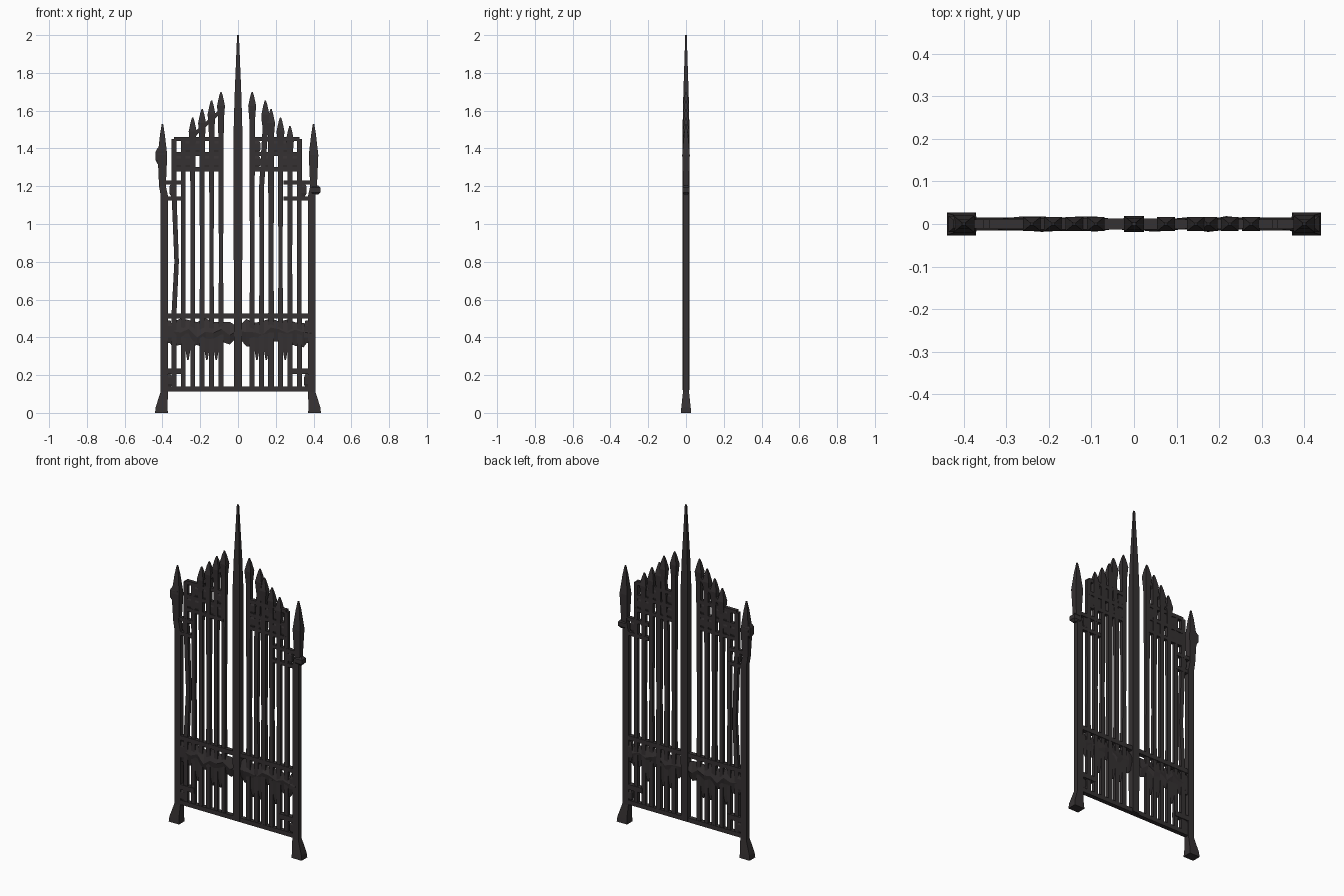
import bpy, bmesh, random

random.seed(4)
old = bpy.data.objects.get("Cube")
if old:
    bpy.data.objects.remove(old)

iron = bpy.data.materials.new("dark_iron")
iron.use_nodes = True
iron_colour = (0.036, 0.031, 0.032, 1)
iron.diffuse_color = iron_colour
iron.node_tree.nodes["Principled BSDF"].inputs["Base Color"].default_value = iron_colour


def loft(name, rings):
    """Skin a list of equal-sized rings and cap both ends."""
    bm = bmesh.new()
    loops = [[bm.verts.new(point) for point in ring] for ring in rings]
    for lower, upper in zip(loops, loops[1:]):
        for i in range(len(lower)):
            bm.faces.new((lower[i - 1], lower[i], upper[i], upper[i - 1]))
    bm.faces.new(loops[0])
    bm.faces.new(loops[-1])
    bmesh.ops.recalc_face_normals(bm, faces=bm.faces)
    mesh = bpy.data.meshes.new(name)
    bm.to_mesh(mesh)
    bm.free()
    mesh.materials.append(iron)
    obj = bpy.data.objects.new(name, mesh)
    bpy.context.collection.objects.link(obj)


def upright(name, stations, flatness=0.8):
    """Square bar through stations of (x, z, half width)."""
    rings = []
    for x, z, half in stations:
        depth = half * flatness
        rings.append([(x - half, -depth, z), (x + half, -depth, z),
                      (x + half, depth, z), (x - half, depth, z)])
    loft(name, rings)


def rail(name, start, end, half=0.011):
    """Bar running sideways between two (x, z) points."""
    loft(name, [[(x, -half, z - half), (x, half, z - half),
                 (x, half, z + half), (x, -half, z + half)] for x, z in (start, end)])


def knob(name, x, z, radius, height, flatness=0.8):
    """Small faceted boss."""
    upright(name, [(x, z - height, radius / 2), (x, z - height / 2, radius),
                   (x, z + height / 2, radius), (x, z + height, radius / 2)], flatness)


def spear(x, top, shaft, length):
    """Stations of a spear tip that swells above its shaft."""
    return [(x, top - length, shaft), (x, top - length / 2, shaft * 1.4),
            (x, top - length / 6, shaft * 0.7), (x, top, shaft * 0.2)]


# Tall centre spire
upright("centre_spire", [(0, 0.12, 0.022), (0, 1.5, 0.023), (0, 1.68, 0.018),
                         (0, 1.9, 0.009), (0, 2, 0.005)])

# Full-width rails
for name, height in (("bottom_rail", 0.127), ("middle_rail", 0.513)):
    rail(name, (-0.39, height), (0.39, height), half=0.013)

# Post collars and low rails differ between the two leaves
leaves = [
    dict(side="right", sign=-1, first=0.09, collar=1.36, collar_height=0.045, low_rail=0.29),
    dict(side="left", sign=1, first=0.075, collar=1.18, collar_height=0.025, low_rail=0.24),
]
for leaf in leaves:
    side, sign, first = leaf["side"], leaf["sign"], leaf["first"]

    # Outer post with a flared foot and a spear tip
    post_x, foot_x = sign * 0.39, sign * 0.405
    upright(side + "_post", [(foot_x, 0, 0.034), (foot_x, 0.03, 0.031), (post_x, 0.11, 0.02),
                             (post_x, 1.15, 0.019)] + spear(sign * 0.4, 1.53, 0.018, 0.33))
    knob(side + "_post_collar", sign * 0.412, leaf["collar"], 0.024, leaf["collar_height"])

    # Hinges and the bracket near the foot
    for name, height, length in (("hinge", 0.17, 0.035), ("panel_hinge", 0.43, 0.06)):
        knob(f"{side}_{name}", sign * 0.365, height, 0.016, length)
    rail(side + "_foot_bracket", (post_x, 0.22), (sign * 0.28, 0.22), half=0.015)

    # Pickets step down from the centre to the post
    columns = [sign * (first + 0.05 * i) for i in range(6)]
    tops = [1.7 - 0.045 * i for i in range(6)]
    for i, (x, top) in enumerate(zip(columns, tops)):
        half = random.uniform(0.012, 0.015)
        bow = 0.015 if side == "right" and i == 5 else 0
        shaft = [(x, 0.12, half), (x, 0.5, half), (x + bow, 0.8, half * 0.9), (x, 1.2, half)]
        plain = i == 5 or (side == "right" and i == 4)
        if plain:
            tip = [(x, 1.45, half)]
        else:
            lean = 0.02 if side == "left" and i == 1 else 0
            tip = spear(x + lean, top, 0.015, 0.15)
        upright(f"{side}_picket_{i + 1}", shaft + tip)

    # Broken arches join neighbouring spear heads
    for i in range(3):
        if side == "right" or i == 1:
            rail(f"{side}_arch_remnant_{i + 1}", (columns[i], tops[i] - 0.1),
                 (columns[i + 1], tops[i + 1] - 0.1), half=0.013)

    # Upper lattice, with lower rails reaching the post
    for i in range(3):
        height = 1.29 + 0.08 * i
        rail(f"{side}_lattice_rail_{i + 1}", (columns[0], height), (columns[-1], height))
    for i in range(2):
        height = 1.22 - 0.085 * i
        rail(f"{side}_low_rail_{i + 1}", (post_x, height), (sign * leaf["low_rail"], height))

    # Scroll remnants fill some of the lattice openings
    for i, (inner, outer) in enumerate(zip(columns, columns[1:])):
        for row in range(2):
            if (i + row) % 3 != 2:
                knob(f"{side}_scroll_remnant_{i + 1}_{row + 1}", (inner + outer) / 2,
                     1.33 + 0.08 * row, 0.019, 0.034, flatness=0.5)
    knob(side + "_low_scroll_remnant", sign * 0.345, 1.18, 0.018, 0.034, flatness=0.5)

    # Crumpled panel, pinched at the spire and at the post
    rings = []
    for i in range(10):
        x = post_x * i / 9
        pinched = i in (0, 9)
        top = 0.455 if pinched else random.uniform(0.475, 0.505)
        low = 0.405 if pinched else random.uniform(0.34, 0.38)
        fold = low + (top - low) * random.uniform(0.3, 0.7)
        front, back = (random.uniform(0.01, 0.019) for face in range(2))
        rings.append([(x, 0, top), (x, -front, fold), (x, 0, low), (x, back, fold)])
    loft(side + "_crumpled_panel", rings)

    # Shreds hang below the panel
    for i in (1, 2, 4):
        x = (columns[i - 1] + columns[i]) / 2
        upright(f"{side}_panel_shred_{i}", [(x, 0.28, 0.004), (x, 0.34, 0.014), (x, 0.42, 0.022)],
                flatness=0.5)
